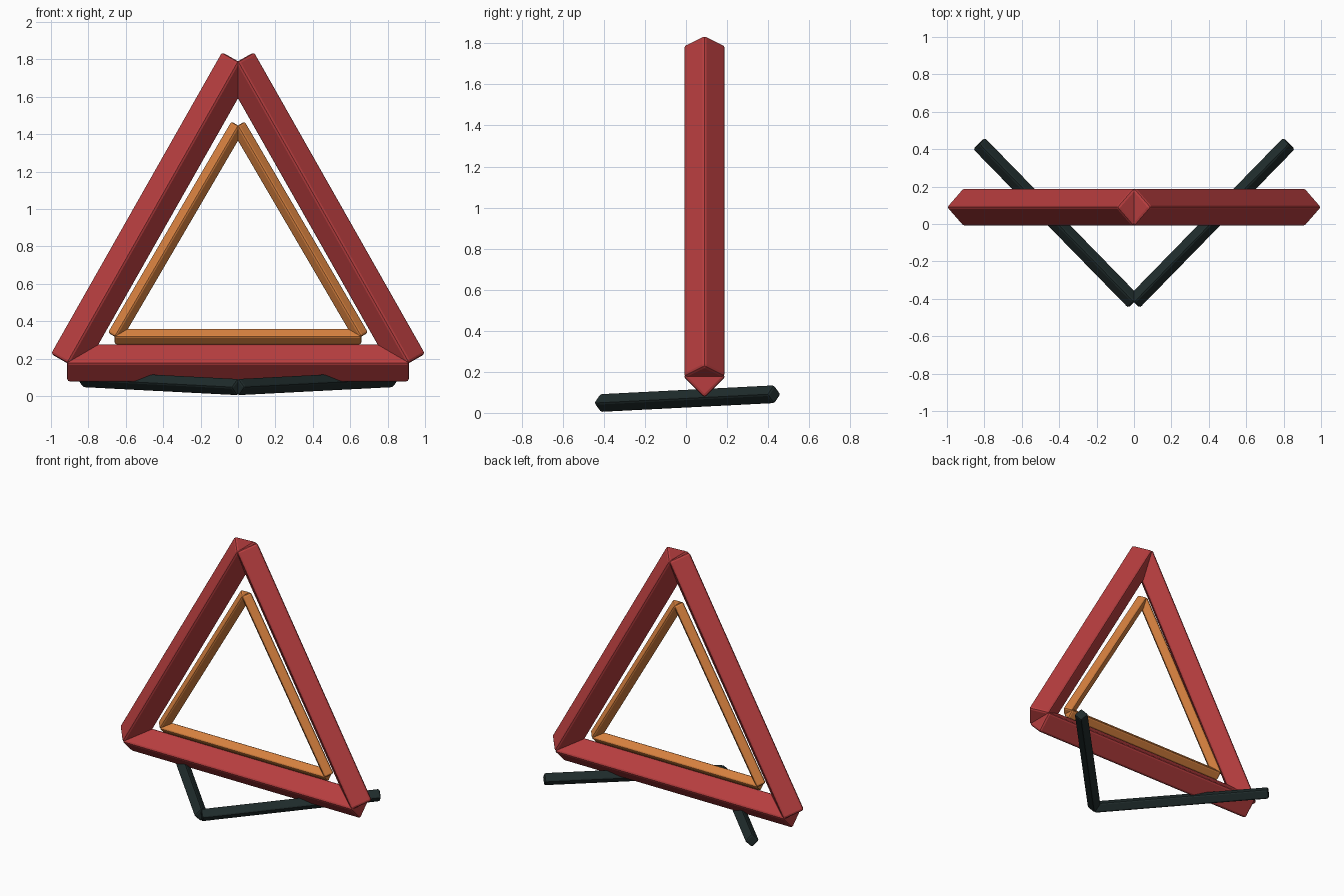
import bpy
import bmesh
from mathutils import Vector, Matrix

if "Cube" in bpy.data.objects:
    bpy.data.objects.remove(bpy.data.objects["Cube"], do_unlink=True)


def make_material(name, rgb):
    mat = bpy.data.materials.new(name)
    mat.use_nodes = True
    mat.diffuse_color = (*rgb, 1)
    mat.node_tree.nodes["Principled BSDF"].inputs["Base Color"].default_value = (*rgb, 1)
    return mat


red = make_material("red", (0.48, 0.048, 0.05))
orange = make_material("orange", (0.68, 0.22, 0.05))
dark = make_material("dark green black", (0.014, 0.025, 0.025))


def bar(name, start, end, radius, bevel, diagonal, mat):
    """Square bar with one diagonal along the given direction and rounded edges."""
    start, end = Vector(start), Vector(end)
    axis = (end - start).normalized()
    side = Vector(diagonal)
    side = (side - axis * side.dot(axis)).normalized()
    rotation = Matrix((side, axis.cross(side), axis)).transposed().to_4x4()
    bm = bmesh.new()
    bmesh.ops.create_cone(bm, cap_ends=True, segments=4, radius1=radius, radius2=radius,
                          depth=(end - start).length,
                          matrix=Matrix.Translation((start + end) / 2) @ rotation)
    bmesh.ops.bevel(bm, geom=bm.edges[:], offset=bevel, segments=2,
                    profile=0.5, affect='EDGES')
    bmesh.ops.recalc_face_normals(bm, faces=bm.faces[:])
    mesh = bpy.data.meshes.new(name)
    bm.to_mesh(mesh)
    bm.free()
    mesh.materials.append(mat)
    obj = bpy.data.objects.new(name, mesh)
    bpy.context.collection.objects.link(obj)
    return obj


def triangle(name, half, low, high, radius, bevel, mat):
    """Three overlapping bars standing in the triangle plane."""
    y = 0.09
    depth = (0, 1, 0)
    bar(name + "_bottom_bar", (-half, y, low), (half, y, low), radius, bevel, depth, mat)
    for label, s in (("left", 1), ("right", -1)):
        bar(f"{name}_{label}_bar", (s * half, y, low), (0, y, high),
            radius, bevel, depth, mat)


# Reflective frame and inner frame
triangle("outer_frame", 0.915, 0.177, 1.79, 0.104, 0.015, red)
triangle("inner_frame", 0.66, 0.318, 1.447, 0.046, 0.012, orange)

# V-shaped stand under the frame
for label, s in (("left", 1), ("right", -1)):
    bar(f"{label}_stand_leg", (0, -0.418, 0.048), (s * 0.829, 0.431, 0.091),
        0.048, 0.012, (0, 0, 1), dark)
